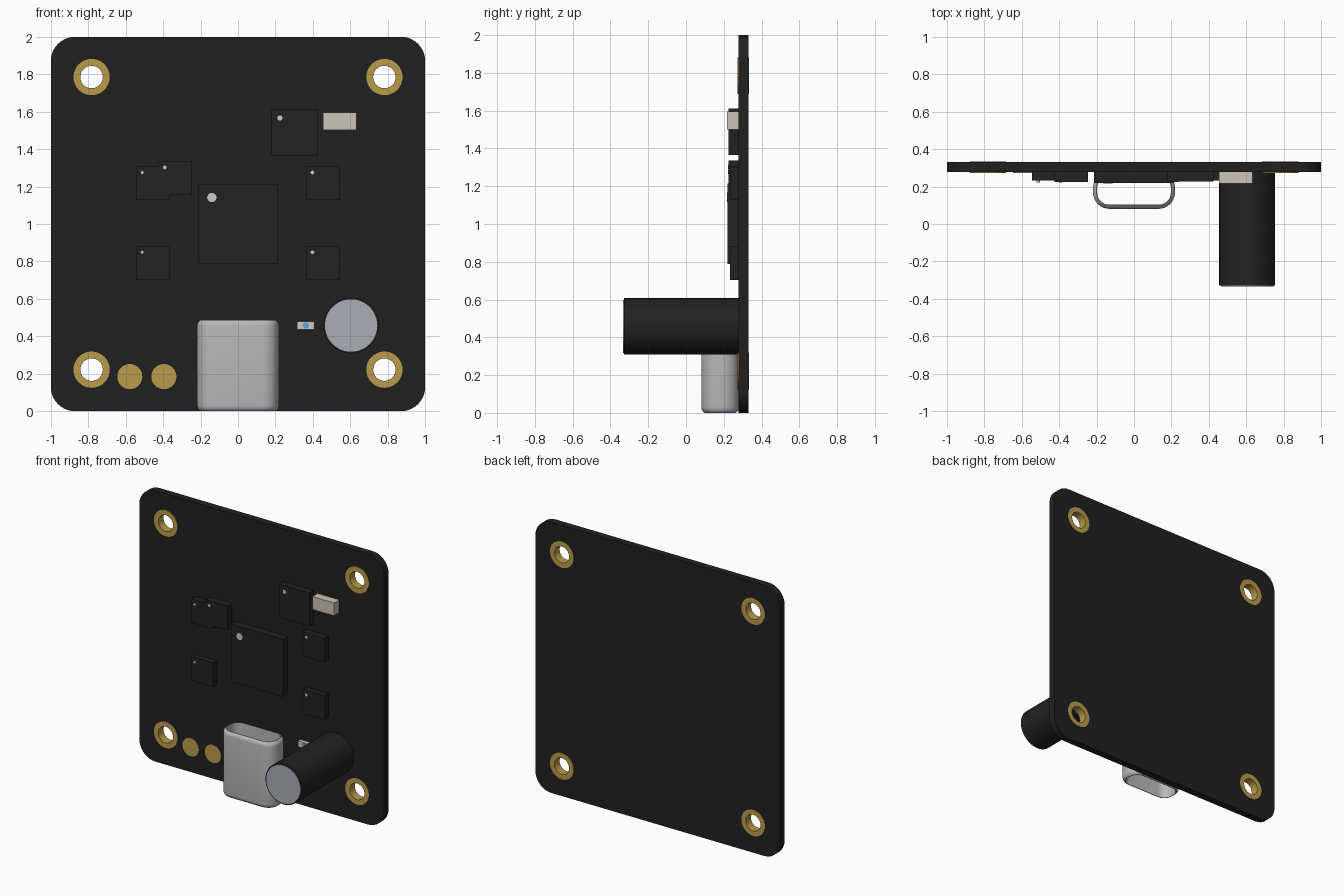
import bpy, bmesh
from math import sin, cos, pi

if "Cube" in bpy.data.objects:
    bpy.data.objects.remove(bpy.data.objects["Cube"])


def material(name, rgb):
    m = bpy.data.materials.new(name)
    m.diffuse_color = (*rgb, 1)
    m.use_nodes = True
    m.node_tree.nodes["Principled BSDF"].inputs["Base Color"].default_value = m.diffuse_color
    return m


BLACK = material("board_black", (0.015, 0.015, 0.016))
CHIP = material("chip_black", (0.016, 0.016, 0.017))
GOLD = material("gold", (0.50, 0.33, 0.07))
STEEL = material("steel", (0.48, 0.48, 0.48))
ALU = material("aluminium", (0.40, 0.42, 0.45))
BEIGE = material("beige", (0.60, 0.56, 0.48))
WHITE = material("white", (0.65, 0.65, 0.63))
BLUE = material("blue", (0.10, 0.38, 0.80))


def finish(name, bm, mat, smooth):
    bmesh.ops.recalc_face_normals(bm, faces=bm.faces)
    me = bpy.data.meshes.new(name)
    bm.to_mesh(me)
    bm.free()
    ob = bpy.data.objects.new(name, me)
    bpy.context.collection.objects.link(ob)
    me.materials.append(mat)
    if smooth:
        bpy.ops.object.select_all(action='DESELECT')
        ob.select_set(True)
        bpy.context.view_layer.objects.active = ob
        bpy.ops.object.shade_smooth_by_angle(angle=pi / 6)
    return ob


def circle(x, z, r, n=32):
    return [(x + r * cos(2 * pi * i / n), z + r * sin(2 * pi * i / n)) for i in range(n)]


def rounded_rect(cx, cy, hx, hy, r, seg=8):
    pts = []
    for k, (sx, sy) in enumerate(((1, 1), (-1, 1), (-1, -1), (1, -1))):
        for i in range(seg + 1):
            a = (k + i / seg) * pi / 2
            pts.append((cx + sx * (hx - r) + r * cos(a), cy + sy * (hy - r) + r * sin(a)))
    return pts


def prism(name, loops, y0, y1, mat, smooth=False):
    """Front outline (first loop) with holes (other loops), extruded in y."""
    bm = bmesh.new()
    edges = []
    for loop in loops:
        vs = [bm.verts.new((x, y0, z)) for x, z in loop]
        edges += [bm.edges.new((vs[i - 1], vs[i])) for i in range(len(vs))]
    bmesh.ops.triangle_fill(bm, edges=edges, use_beauty=True, normal=(0, -1, 0))
    res = bmesh.ops.extrude_face_region(bm, geom=bm.faces[:], use_keep_orig=True)
    top = [v for v in res["geom"] if isinstance(v, bmesh.types.BMVert)]
    bmesh.ops.translate(bm, vec=(0, y1 - y0, 0), verts=top)
    return finish(name, bm, mat, smooth)


def box(name, x, z, w, h, y0, y1, mat):
    loop = [(x - w / 2, z - h / 2), (x + w / 2, z - h / 2), (x + w / 2, z + h / 2), (x - w / 2, z + h / 2)]
    return prism(name, [loop], y0, y1, mat)


FACE, BACK = 0.277, 0.33
HOLES = [(sx * 0.782, z) for sx in (-1, 1) for z in (0.222, 1.785)]

# Circuit board with mounting holes
prism("board", [rounded_rect(0, 1, 1, 1, 0.13)] + [circle(x, z, 0.07) for x, z in HOLES],
      FACE, BACK, BLACK, True)

# Plated rings lining the mounting holes
for i, (x, z) in enumerate(HOLES):
    prism(f"mount_ring_{i}", [circle(x, z, 0.097), circle(x, z, 0.06)], 0.273, 0.333, GOLD, True)

# Solder pads
for i, x in enumerate((-0.578, -0.396)):
    prism(f"solder_pad_{i}", [circle(x, 0.185, 0.067)], 0.273, 0.28, GOLD, True)

# Chips, each with a pin-one dot: x, z, size, front y, dot inset, dot radius
CHIPS = [("main_chip", 0, 1.002, 0.425, 0.219, 0.073, 0.025),
         ("driver_chip", 0.302, 1.488, 0.245, 0.226, 0.044, 0.014),
         ("sensor_chip", -0.335, 1.246, 0.18, 0.225, 0.034, 0.01)]
CHIPS += [(f"small_chip_{i}", x, z, 0.178, 0.232, 0.032, 0.01)
          for i, (x, z) in enumerate(((-0.455, 1.218), (-0.455, 0.792), (0.455, 1.218), (0.455, 0.792)))]
for name, x, z, s, y, inset, r in CHIPS:
    box(name, x, z, s, s, y, 0.285, CHIP)
    dot_y = min(y, 0.225) if name.startswith("s") and x < 0 else y
    prism(name + "_dot", [circle(x - s / 2 + inset, z + s / 2 - inset, r, 20)],
          dot_y - 0.003, y + 0.005, WHITE)

# Beige ceramic component
box("ceramic_part", 0.544, 1.549, 0.178, 0.095, 0.217, 0.285, BEIGE)

# Indicator light
box("indicator_base", 0.362, 0.458, 0.093, 0.044, 0.25, 0.285, WHITE)
prism("indicator_lens", [circle(0.362, 0.458, 0.017, 20)], 0.246, 0.255, BLUE)

# Tall round capacitor: dark sleeve and metal end
prism("capacitor_sleeve", [circle(0.604, 0.458, 0.149, 48)], -0.329, 0.285, CHIP, True)
prism("capacitor_end", [circle(0.604, 0.458, 0.14, 48)], -0.333, -0.32, ALU, True)

# Connector shell: open rounded tube with rolled ends, lofted along z
R, WALL, TOP = 0.035, 0.022, 0.487
ends = [(R * (1 - cos(a)), R * (1 - sin(a))) for a in [i * pi / 12 for i in range(5)]]
ends.append((WALL, ends[-1][1]))
path = ends[::-1] + [(d, TOP - z) for d, z in ends]
low = min(z for _, z in path)
bm = bmesh.new()
rings = []
for d, z in path:
    pts = rounded_rect(0, 0.181, 0.219 - d, 0.1 - d, 0.088 - d)
    rings.append([bm.verts.new((x, y, (z - low) * TOP / (TOP - 2 * low))) for x, y in pts])
for j in range(len(rings)):
    a, b = rings[j - 1], rings[j]
    for i in range(len(a)):
        bm.faces.new((a[i - 1], a[i], b[i], b[i - 1]))
finish("connector_shell", bm, STEEL, True)
